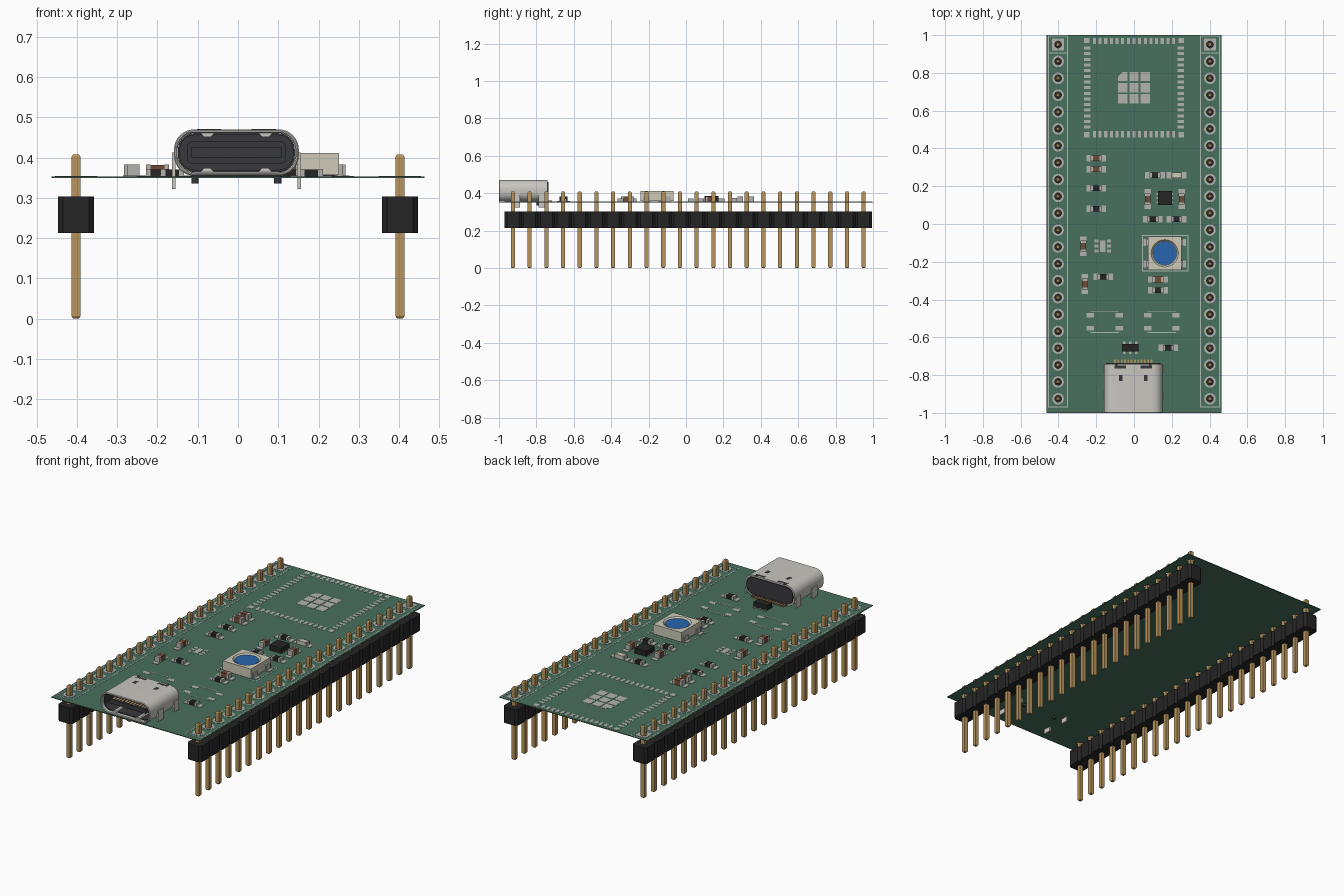
import bpy, bmesh, math
from mathutils import Vector

if "Cube" in bpy.data.objects:
    bpy.data.objects.remove(bpy.data.objects["Cube"])

TOP = 0.353          # upper face of the circuit board
PITCH = 0.0893
PIN_Y = [0.95 - i * PITCH for i in range(22)]
PIN_X = (-0.402, 0.402)


def material(name, rgb):
    m = bpy.data.materials.new(name)
    m.diffuse_color = (*rgb, 1)
    m.use_nodes = True
    m.node_tree.nodes["Principled BSDF"].inputs["Base Color"].default_value = m.diffuse_color
    return m


GREEN = material("board_green", (0.065, 0.16, 0.11))
BLACK = material("black_plastic", (0.018, 0.018, 0.018))
DARK = material("dark_plastic", (0.04, 0.04, 0.045))
GOLD = material("gold", (0.48, 0.30, 0.11))
TIN = material("tin", (0.45, 0.45, 0.42))
STEEL = material("steel", (0.58, 0.57, 0.53))
SILK = material("silkscreen", (0.42, 0.50, 0.45))
CREAM = material("cream_plastic", (0.62, 0.60, 0.49))
BLUE = material("blue_lens", (0.02, 0.13, 0.42))
BROWN = material("ceramic_brown", (0.16, 0.07, 0.04))


def box(bm, x, y, z0, w, d, h):
    vs = bmesh.ops.create_cube(bm, size=1)["verts"]
    for v in vs:
        v.co = Vector((x + v.co.x * w, y + v.co.y * d, z0 + (v.co.z + 0.5) * h))


def loft(bm, rings, caps=True, loop=False):
    vr = [[bm.verts.new(p) for p in r] for r in rings]
    n = len(vr[0])
    for a, b in zip(vr, vr[1:] + vr[:1] if loop else vr[1:]):
        for i in range(n):
            bm.faces.new((a[i], a[(i + 1) % n], b[(i + 1) % n], b[i]))
    if caps and not loop:
        bm.faces.new(vr[0])
        bm.faces.new(vr[-1])


def circle(x, y, z, r, n=16, square=False):
    pts = []
    for i in range(n):
        c, s = math.cos(math.tau * i / n), math.sin(math.tau * i / n)
        k = r / max(abs(c), abs(s)) if square else r
        pts.append((x + c * k, y + s * k, z))
    return pts


def round_rect(cx, cz, hw, hh, r, y, n=8):
    pts = []
    for q, (sx, sz) in enumerate(((1, 1), (-1, 1), (-1, -1), (1, -1))):
        for i in range(n + 1):
            a = math.pi / 2 * (q + i / n)
            pts.append((cx + sx * (hw - r) + r * math.cos(a), y, cz + sz * (hh - r) + r * math.sin(a)))
    return pts


def frame(bm, x0, x1, y0, y1, t=0.005):
    for y in (y0, y1):
        box(bm, (x0 + x1) / 2, y, TOP, x1 - x0 + t, t, 0.001)
    for x in (x0, x1):
        box(bm, x, (y0 + y1) / 2, TOP, t, y1 - y0, 0.001)


def finish(bm, name, mat, smooth=False):
    bmesh.ops.recalc_face_normals(bm, faces=bm.faces)
    me = bpy.data.meshes.new(name)
    bm.to_mesh(me)
    bm.free()
    ob = bpy.data.objects.new(name, me)
    bpy.context.collection.objects.link(ob)
    me.materials.append(mat)
    bpy.context.view_layer.objects.active = ob
    if smooth:
        bpy.ops.object.select_all(action='DESELECT')
        ob.select_set(True)
        bpy.ops.object.shade_smooth_by_angle(angle=math.radians(35))
    return ob


# circuit board with drilled header holes
bm = bmesh.new()
box(bm, 0, 0, TOP - 0.004, 0.926, 2, 0.004)
board = finish(bm, "circuit_board", GREEN)
bm = bmesh.new()
for x in PIN_X:
    for y in PIN_Y:
        loft(bm, [circle(x, y, 0.33, 0.018), circle(x, y, 0.37, 0.018)])
drill = finish(bm, "hole_cutter", GREEN)
drill.hide_render = True
mod = board.modifiers.new("holes", 'BOOLEAN')
mod.operation, mod.object, mod.solver = 'DIFFERENCE', drill, 'EXACT'
bpy.context.view_layer.objects.active = board
bpy.ops.object.modifier_apply(modifier="holes")
bpy.data.objects.remove(drill)

# header pins, plastic housings and ring pads
pins, housing, rings = bmesh.new(), bmesh.new(), bmesh.new()
for x in PIN_X:
    for i, y in enumerate(PIN_Y):
        loft(pins, [[(x + sx * w, y + sy * w, z) for sx, sy in ((1, 1), (-1, 1), (-1, -1), (1, -1))]
                    for z, w in ((0, 0.007), (0.006, 0.011), (0.402, 0.011), (0.408, 0.007))])
        a, b, c = 0.0445, PITCH / 2, 0.032
        octagon = [(a, -c), (a, c), (c, b), (-c, b), (-a, c), (-a, -c), (-c, -b), (c, -b)]
        loft(housing, [[(x + u, y + v, z) for u, v in octagon] for z in (0.213, 0.303)])
        sq = i == 0
        loft(rings, [circle(x, y, TOP, 0.031, square=sq), circle(x, y, TOP + 0.001, 0.031, square=sq),
                     circle(x, y, TOP + 0.001, 0.018), circle(x, y, TOP, 0.018)], loop=True)
finish(pins, "header_pins", GOLD)
finish(housing, "header_housings", BLACK)
finish(rings, "header_ring_pads", TIN)

# bare solder pads: radio module, small chip and button footprints
bm = bmesh.new()
for i in range(15):
    t = (i - 7) * 0.0299
    for s in (-1, 1):
        box(bm, s * 0.247, 0.722 + t, TOP, 0.034, 0.016, 0.001)
        box(bm, t, 0.722 + s * 0.247, TOP, 0.016, 0.034, 0.001)
for sx in (-1, 1):
    for sy in (-1, 1):
        box(bm, sx * 0.25, 0.722 + sy * 0.25, TOP, 0.028, 0.028, 0.001)
for i in (-1, 0, 1):
    for j in (-1, 0, 1):
        if (i, j) == (-1, 1):
            loft(bm, [[(-0.059 + u, 0.781 + v, z) for u, v in
                       ((-.025, -.025), (.025, -.025), (.025, .025), (0, .025), (-.025, 0))]
                      for z in (TOP, TOP + 0.001)])
        else:
            box(bm, i * 0.059, 0.722 + j * 0.059, TOP, 0.05, 0.05, 0.001)
    for s in (-1, 1):
        box(bm, -0.165 + s * 0.033, -0.117 + i * 0.027, TOP, 0.02, 0.016, 0.001)
box(bm, -0.165, -0.117, TOP, 0.028, 0.06, 0.001)
for x in (-0.232, -0.078, 0.072, 0.222):
    for y in (-0.483, -0.553):
        box(bm, x, y, TOP, 0.04, 0.024, 0.001)
finish(bm, "solder_pads", TIN)

# printed outlines
bm = bmesh.new()
for x in PIN_X:
    frame(bm, x - 0.05, x + 0.05, -0.968, 0.905)
    frame(bm, x - 0.05, x + 0.05, 0.905, 0.995)
frame(bm, 0.045, 0.285, -0.25, -0.06)
for x in (-0.155, 0.147):
    for y in (-0.462, -0.575):
        box(bm, x, y, TOP, 0.15, 0.005, 0.001)
finish(bm, "printed_outlines", SILK)

# resistors, capacitors and a small indicator: x, y, turned
RES = [(-.2, .19, 0), (-.2, .08, 0), (-.163, -.28, 0), (.111, .258, 0), (.1, .025, 0),
       (.225, .025, 0), (.127, -.35, 0), (.182, -.655, 0)]
CAP = [(-.2, .348, 0), (-.2, .29, 0), (-.268, -.117, 1), (-.26, -.318, 1), (.072, .132, 1),
       (.252, .132, 1), (.127, -.294, 0)]
ends = bmesh.new()
for name, parts, h, mat in (("resistor_bodies", RES, 0.018, BLACK), ("capacitor_bodies", CAP, 0.03, BROWN),
                            ("indicator_body", [(.225, .258, 0)], 0.022, CREAM)):
    bm = bmesh.new()
    for x, y, turn in parts:
        def part(b, off, w, d, hh):
            box(b, x + (0 if turn else off), y + (off if turn else 0), TOP,
                d if turn else w, w if turn else d, hh)
        part(bm, 0, 0.036, 0.03, h - 0.001)
        for s in (-1, 1):
            part(ends, s * 0.023, 0.012, 0.031, h)
            part(ends, s * 0.038, 0.028, 0.034, 0.002)
    finish(bm, name, mat)
finish(ends, "component_ends", TIN)

# two dark chips with their leads
bm, leads = bmesh.new(), bmesh.new()
box(bm, 0.163, 0.137, TOP + 0.001, 0.074, 0.074, 0.03)
box(bm, -0.02, -0.655, TOP + 0.003, 0.085, 0.042, 0.027)
for i in (-1, 0, 1):
    for s in (-1, 1):
        box(leads, 0.163 + s * 0.037, 0.137 + i * 0.022, TOP, 0.012, 0.01, 0.006)
        box(leads, -0.02 + i * 0.032, -0.655 + s * 0.024, TOP, 0.012, 0.02, 0.005)
finish(bm, "chip_bodies", BLACK)
finish(leads, "chip_leads", TIN)

# square colour lamp with a round recessed lens
lx, ly = 0.163, -0.155
bm = bmesh.new()
loft(bm, [circle(lx, ly, TOP + 0.004, 0.088, 32, True), circle(lx, ly, 0.411, 0.088, 32, True),
          circle(lx, ly, 0.411, 0.072, 32), circle(lx, ly, 0.402, 0.064, 32)])
finish(bm, "lamp_body", CREAM)
bm = bmesh.new()
loft(bm, [circle(lx, ly, 0.401, 0.062, 32), circle(lx, ly, 0.405, 0.062, 32)])
finish(bm, "lamp_lens", BLUE)
bm = bmesh.new()
for sx in (-1, 1):
    for sy in (-1, 1):
        box(bm, lx + sx * 0.09, ly + sy * 0.057, TOP, 0.012, 0.036, 0.03)
        box(bm, lx + sx * 0.095, ly + sy * 0.057, TOP, 0.035, 0.036, 0.003)
finish(bm, "lamp_leads", TIN)

# socket: rounded steel shell with legs
ux, uz = -0.004, 0.4125
bm = bmesh.new()
loft(bm, [round_rect(ux, uz, 0.155 - k, 0.0575 - k, 0.05 - k, y) for k, y in
          ((0.003, -1), (0, -0.997), (0, -0.74), (0.009, -0.74), (0.009, -0.997), (0.006, -1))], loop=True)
finish(bm, "socket_shell", STEEL, smooth=True)
bm = bmesh.new()
for s in (-1, 1):
    for y, d in ((-0.91, 0.045), (-0.768, 0.04)):
        box(bm, ux + s * 0.156, y, 0.322, 0.009, d, 0.09)
    for v in (-1, 1):
        z = uz + v * 0.0488
        loft(bm, [[(ux + s * 0.072 + u, y, z - v * w) for u, w in ((-.018, 0), (.018, 0), (.008, .01), (-.008, .01))]
                  for y in (-0.985, -0.9)])
finish(bm, "socket_legs_and_springs", STEEL)

# socket: dark lining, rear plug, tongue, pegs and shell openings
bm = bmesh.new()
loft(bm, [round_rect(ux, uz, 0.145 - k, 0.048 - k, 0.04 - k, y) for k, y in
          ((0, -0.98), (0, -0.736), (0.005, -0.736), (0.005, -0.98))], loop=True)
loft(bm, [round_rect(ux, uz, 0.144, 0.047, 0.039, y) for y in (-0.84, -0.737)])
loft(bm, [round_rect(ux, uz, 0.122, 0.027, 0.01, y) for y in (-0.90, -0.84)])
box(bm, ux, -0.91, uz - 0.012, 0.225, 0.13, 0.024)
box(bm, ux, -0.79, TOP, 0.22, 0.1, 0.05)
for s in (-1, 1):
    loft(bm, [circle(ux + s * 0.103, -0.79, z, 0.009, 12) for z in (0.335, 0.37)])
    box(bm, ux + s * 0.068, -0.757, 0.4695, 0.06, 0.014, 0.001)
    box(bm, ux + s * 0.09, -0.748, 0.4695, 0.014, 0.024, 0.001)
    box(bm, ux + s * 0.066, -0.815, 0.4695, 0.02, 0.03, 0.001)
finish(bm, "socket_plastic", DARK)

# socket: contacts on the tongue and at the rear
bm = bmesh.new()
for i in range(12):
    x = ux + (i - 5.5) * 0.0176
    for z in (uz - 0.013, uz + 0.012):
        box(bm, x, -0.925, z, 0.009, 0.08, 0.001)
    box(bm, x, -0.732, TOP, 0.009, 0.03, 0.007)
finish(bm, "socket_contacts", GOLD)
